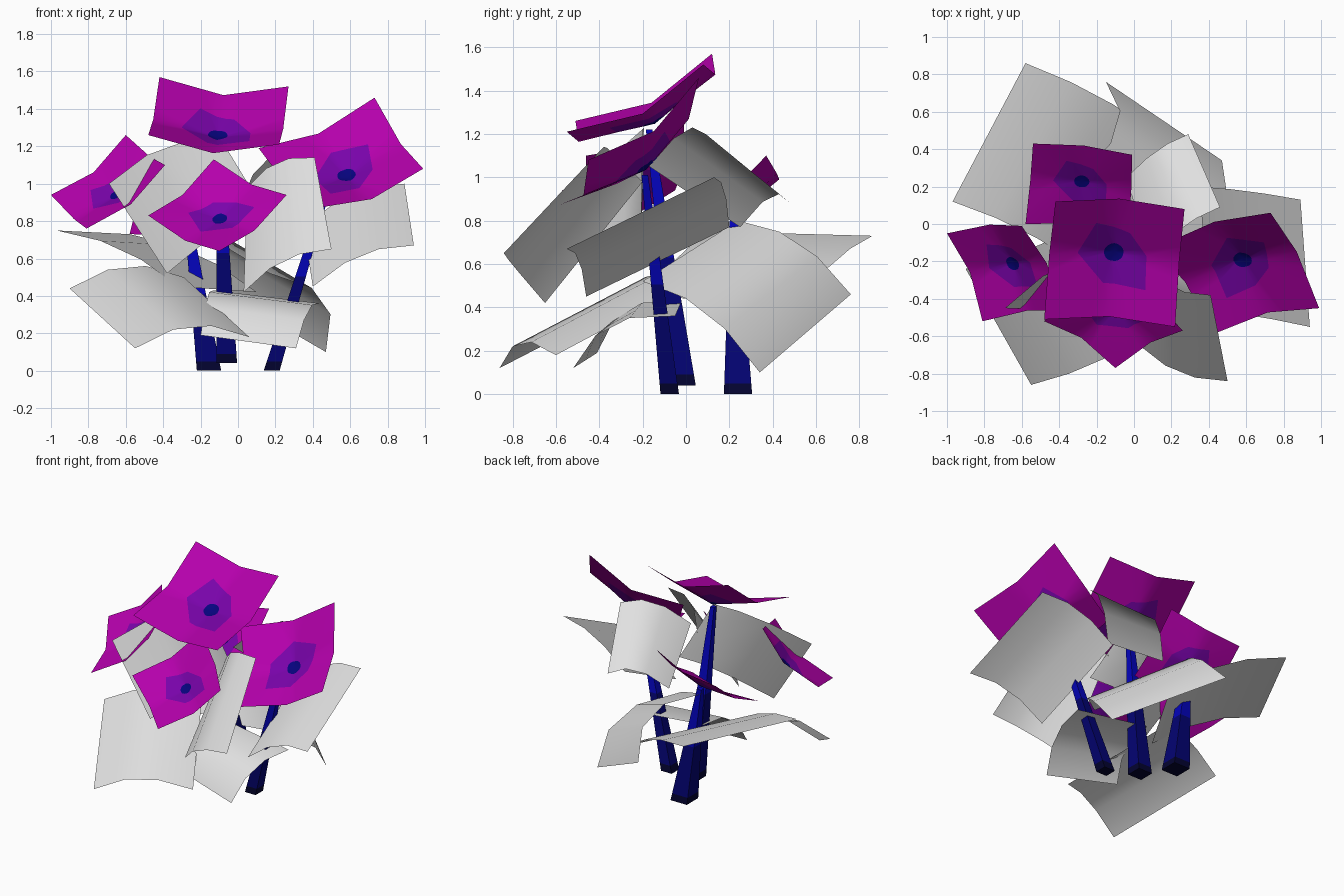
import bpy
from math import cos, sin, radians
from mathutils import Vector

cube = bpy.data.objects.get("Cube")
if cube:
    bpy.data.objects.remove(cube, do_unlink=True)


def material(name, rgb):
    mat = bpy.data.materials.new(name)
    mat.use_nodes = True
    mat.diffuse_color = (*rgb, 1)
    for node in mat.node_tree.nodes:
        if node.type == 'BSDF_PRINCIPLED':
            node.inputs["Base Color"].default_value = (*rgb, 1)
            node.inputs["Roughness"].default_value = 0.9
    return mat


LEAF = material("pale grey leaf", (0.75, 0.75, 0.75))
PETAL = material("magenta petal", (0.46, 0, 0.41))
SPOT = material("violet spot", (0.19, 0.001, 0.4))
DOT = material("navy centre", (0.002, 0.001, 0.21))
STEM = material("blue stem", (0.001, 0.001, 0.5))
LOWER_STEM = material("navy lower stem", (0.001, 0.001, 0.17))
FOOT = material("dark foot", (0.001, 0.001, 0.03))


def make_object(name, verts, faces, mats, indices=None, smooth=True):
    mesh = bpy.data.meshes.new(name)
    mesh.from_pydata(verts, [], faces)
    for mat in mats:
        mesh.materials.append(mat)
    for i, poly in enumerate(mesh.polygons):
        poly.use_smooth = smooth
        poly.material_index = indices[i] if indices else 0
    obj = bpy.data.objects.new(name, mesh)
    bpy.context.collection.objects.link(obj)
    return obj


def blend(corners, u, v):
    """Point on the four-cornered patch, u and v from 0 to 1."""
    a, b, c, d = corners
    return a.lerp(b, u).lerp(d.lerp(c, u), v)


def leaf(name, a, b, c, d, bulge, steps=3):
    """Card arched along the edges a-b and d-c."""
    corners = [Vector(p) for p in (a, b, c, d)]
    bulge = Vector(bulge)
    verts = []
    for i in range(steps + 1):
        u = i / steps
        arch = bulge * (4 * u * (1 - u))
        verts += [blend(corners, u, v) + arch for v in (0, 0.5, 1)]
    faces = []
    for i in range(steps):
        for j in range(2):
            k = 3 * i + j
            faces.append((k, k + 1, k + 4, k + 3))
    make_object(name, verts, faces, [LEAF])


# Corner angle and radius of the six-sided spot
SPOT_SHAPE = [(0, 0.5), (60, 0.44), (120, 0.64), (180, 0.56), (255, 0.5), (315, 0.73), (360, 0.5)]
SPOKES = 24


def spot_point(angle):
    for (a0, r0), (a1, r1) in zip(SPOT_SHAPE, SPOT_SHAPE[1:]):
        if a0 <= angle < a1:
            p = Vector((cos(radians(a0)), sin(radians(a0)))) * r0
            q = Vector((cos(radians(a1)), sin(radians(a1)))) * r1
            return p.lerp(q, (angle - a0) / (a1 - a0))


def flower(name, back_left, back_right, front_right, front_left, fold):
    """Square bloom creased along both middles, with a spot and a dot cut in."""
    corners = [Vector(p) for p in (front_left, front_right, back_right, back_left)]
    normal = (corners[2] - corners[0]).cross(corners[3] - corners[1]).normalized()

    def surface(p):
        sink = fold * (2 - abs(p.x) - abs(p.y))
        return blend(corners, (p.x + 1) / 2, (p.y + 1) / 2) - normal * sink

    verts = [surface(Vector((0, 0)))]
    for ring in range(3):
        for k in range(SPOKES):
            angle = k * 360 / SPOKES
            d = Vector((cos(radians(angle)), sin(radians(angle))))
            edge = d / max(abs(d.x), abs(d.y))
            verts.append(surface((d * 0.15, spot_point(angle), edge)[ring]))
    faces, indices = [], []
    for k in range(SPOKES):
        n = (k + 1) % SPOKES
        faces.append((0, 1 + k, 1 + n))
        indices.append(2)
        for ring in range(2):
            lo, hi = 1 + ring * SPOKES, 1 + (ring + 1) * SPOKES
            faces.append((lo + k, hi + k, hi + n, lo + n))
            indices.append(1 - ring)
    make_object(name, verts, faces, [PETAL, SPOT, DOT], indices)


def stem(name, base, top, base_width, top_width):
    """Tapered four-sided stalk, dark at the foot and navy on the lower half."""
    base, top = Vector(base), Vector(top)
    verts = []
    for t in (0, 0.05 / (top.z - base.z), 0.5, 1):
        centre = base.lerp(top, t)
        half = (base_width + (top_width - base_width) * t) / 2
        for x, y in ((-1, -1), (1, -1), (1, 1), (-1, 1)):
            verts.append(centre + Vector((x, y, 0)) * half)
    faces, indices = [(3, 2, 1, 0), (12, 13, 14, 15)], [0, 2]
    for level in range(3):
        for k in range(4):
            n = (k + 1) % 4
            lo = 4 * level
            faces.append((lo + k, lo + n, lo + n + 4, lo + k + 4))
            indices.append(level)
    make_object(name, verts, faces, [FOOT, LOWER_STEM, STEM], indices, smooth=False)


# Blooms
flower("top_flower", (-.42, .12, 1.57), (.27, .08, 1.52), (.22, -.55, 1.21), (-.48, -.51, 1.26), .08)
flower("left_flower", (.73, .06, 1.46), (.99, -.45, 1.08), (.42, -.59, .87), (.11, -.13, 1.19), .075)
flower("front_flower", (-.48, -.52, .83), (-.13, -.23, 1.13), (.26, -.57, .94), (-.1, -.77, .64), .055)
flower("right_flower", (-1, -.05, .94), (-.6, -.01, 1.26), (-.39, -.46, 1.1), (-.81, -.52, .76), .055)
flower("back_flower", (-.54, .43, .99), (-.01, .37, 1.1), (-.03, -.03, .78), (-.58, 0, .73), .035)

# Stalks
stem("back_stem", (-.155, .24, 0), (-.27, .22, .82), .13, .035)
stem("top_stem", (-.06, -.01, .04), (-.1, -.17, 1.22), .11, .03)
stem("left_stem", (.18, -.075, 0), (.49, -.19, 1.01), .085, .03)

# Low leaves
leaf("back_right_leaf", (-.58, .86, .73), (.1, .5, .42), (-.32, -.2, .45), (-.97, .12, .75), (.02, .02, .05))
leaf("back_left_leaf", (.47, .34, .1), (.17, -.2, .52), (-.3, .24, .8), (-.15, .76, .46), (.14, .02, .07))
leaf("front_right_leaf", (-.55, -.86, .12), (.06, -.6, .18), (-.29, 0, .5), (-.9, -.24, .44), (0, -.03, .09))
leaf("front_left_leaf", (-.2, -.41, .19), (-.13, -.02, .43), (.44, -.05, .36), (.31, -.52, .12), (0, -.06, .08))

# High leaves
leaf("upper_front_leaf", (.5, -.84, .65), (.03, -.65, .42), (.05, -.2, .98), (.41, -.38, 1.14), (-.02, -.05, .055))
leaf("upper_left_leaf", (.94, -.55, .67), (.4, -.46, .45), (.35, .2, .77), (.89, .13, 1), (-.01, .01, .06))
leaf("upper_back_leaf", (.46, .09, 1.2), (.08, -.17, 1.05), (-.04, .25, .77), (.29, .48, .88), (0, .03, .09))
leaf("upper_right_leaf", (-.69, -.45, 1), (-.08, -.2, 1.22), (.2, -.21, .76), (-.38, -.46, .52), (0, .1, .09))
